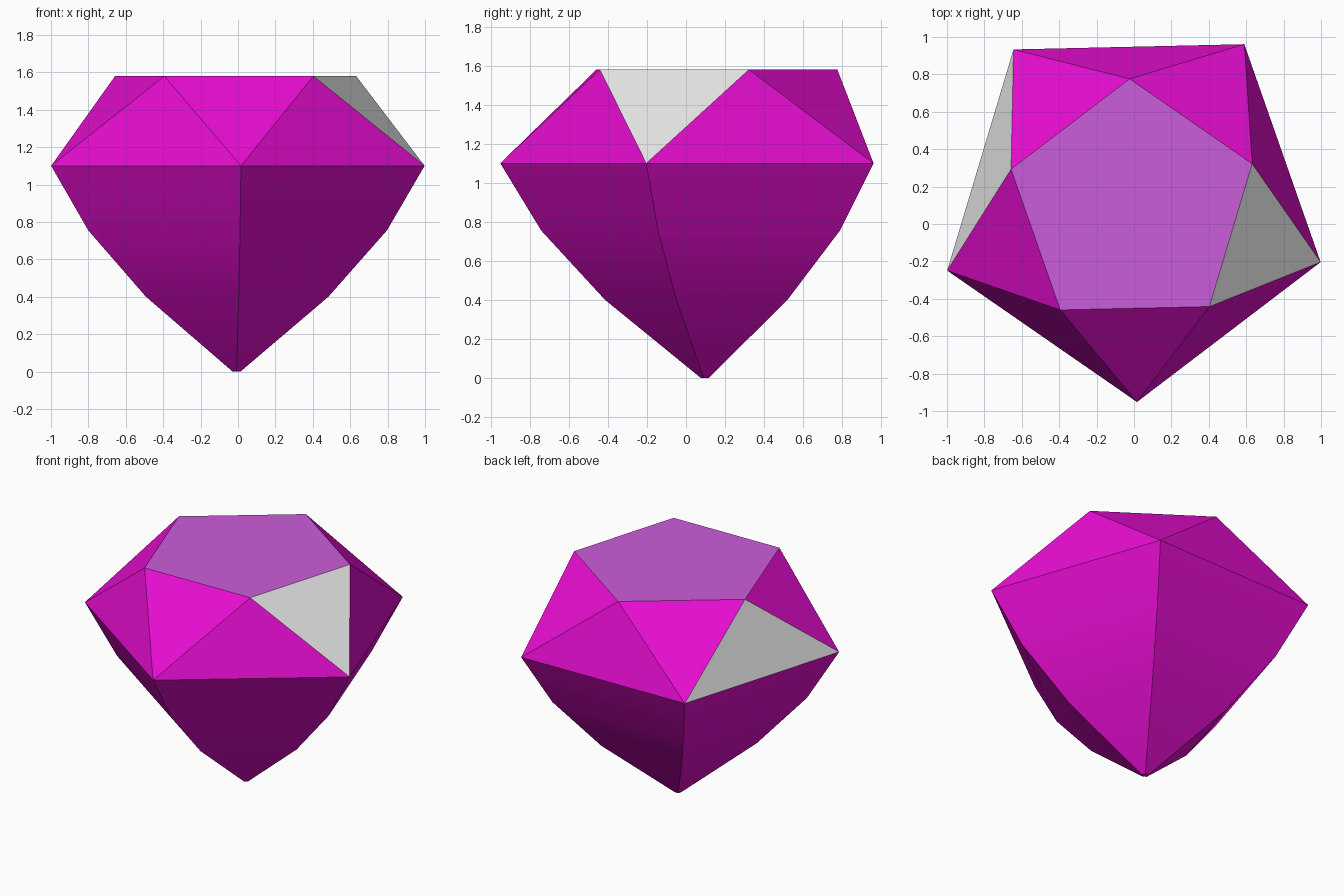
import bpy, bmesh, math

if "Cube" in bpy.data.objects:
    bpy.data.objects.remove(bpy.data.objects["Cube"])

CX, CY = -0.008, 0.098          # gem axis
TURN = math.radians(-88.7)      # direction of the front girdle corner
SIDES = 5


def material(name, rgb):
    m = bpy.data.materials.new(name)
    m.diffuse_color = (*rgb, 1)
    m.use_nodes = True
    m.node_tree.nodes["Principled BSDF"].inputs["Base Color"].default_value = m.diffuse_color
    return m


magenta = material("magenta", (0.80, 0.004, 0.64))
lilac = material("lilac", (0.60, 0.11, 0.71))
pale_grey = material("pale grey", (0.80, 0.80, 0.80))

bm = bmesh.new()


def ring(radius, z, offset=0.0):
    step = math.tau / SIDES
    return [bm.verts.new((CX + radius * math.cos(TURN + (i + offset) * step),
                          CY + radius * math.sin(TURN + (i + offset) * step), z))
            for i in range(SIDES)]


# Pavilion: pentagonal rings from the tip up to the girdle
rings = [ring(r, z) for r, z in ((0.022, 0), (0.513, 0.40), (0.84, 0.755), (1.05, 1.10))]
bm.faces.new(rings[0][::-1])
for low, high in zip(rings, rings[1:]):
    for i in range(SIDES):
        j = (i + 1) % SIDES
        bm.faces.new((low[i], low[j], high[j], high[i]))

# Crown: triangles between the girdle and the turned table, two of them grey
girdle, table = rings[-1], ring(0.678, 1.58, 0.5)
for i in range(SIDES):
    j = (i + 1) % SIDES
    upright = bm.faces.new((girdle[i], girdle[j], table[i]))
    hanging = bm.faces.new((girdle[i], table[i], table[i - 1]))
    upright.material_index = 2 if i == 3 else 0
    hanging.material_index = 2 if i == 1 else 0

# Table: flat lilac top
bm.faces.new(table).material_index = 1

bmesh.ops.recalc_face_normals(bm, faces=bm.faces)
mesh = bpy.data.meshes.new("gem")
bm.to_mesh(mesh)
bm.free()
for m in (magenta, lilac, pale_grey):
    mesh.materials.append(m)
gem = bpy.data.objects.new("gem", mesh)
bpy.context.collection.objects.link(gem)

# Smooth the gentle pavilion bends, keep the facet edges sharp
bpy.context.view_layer.objects.active = gem
gem.select_set(True)
bpy.ops.object.shade_smooth_by_angle(angle=math.radians(20))
